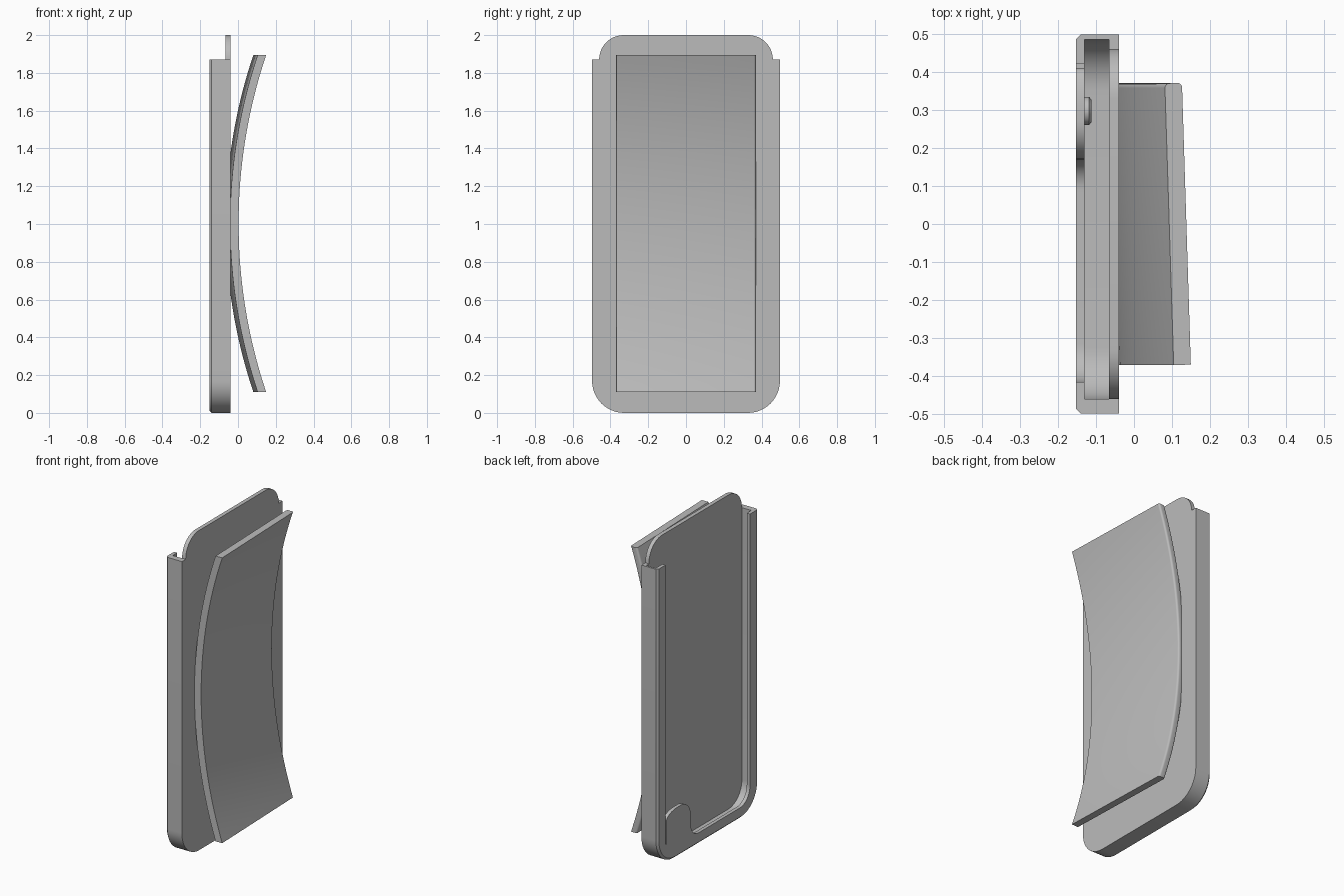
import bpy, bmesh, math

if "Cube" in bpy.data.objects:
    bpy.data.objects.remove(bpy.data.objects["Cube"])

gray = bpy.data.materials.new("plain gray")
gray.diffuse_color = (0.5, 0.5, 0.5, 1)
gray.use_nodes = True
gray.node_tree.nodes["Principled BSDF"].inputs["Base Color"].default_value = gray.diffuse_color


def loft(name, rings):
    """Skin a stack of equal-length closed rings and cap both ends."""
    bm = bmesh.new()
    loops = [[bm.verts.new(p) for p in ring] for ring in rings]
    n = len(loops[0])
    for a, b in zip(loops, loops[1:]):
        for i in range(n):
            j = (i + 1) % n
            bm.faces.new((a[i], a[j], b[j], b[i]))
    bm.faces.new(loops[0])
    bm.faces.new(loops[-1])
    bmesh.ops.recalc_face_normals(bm, faces=bm.faces)
    me = bpy.data.meshes.new(name)
    bm.to_mesh(me)
    bm.free()
    me.materials.append(gray)
    me.shade_smooth()
    me.set_sharp_from_angle(angle=math.radians(30))
    ob = bpy.data.objects.new(name, me)
    bpy.context.collection.objects.link(ob)
    return ob


def at_x(x, outline):
    return [(x, y, z) for y, z in outline]


def arc(cy, cz, r, a0, a1, n=12, rz=None):
    rz = r if rz is None else rz
    angles = [math.radians(a0 + (a1 - a0) * i / n) for i in range(n + 1)]
    return [(cy + r * math.cos(a), cz + rz * math.sin(a)) for a in angles]


W, TOP, R = 0.4975, 1.87, 0.17


def outer(inset=0.0):
    """U-shaped outside edge of the holder, from -y round to +y."""
    r, w = R - inset, W - inset
    return ([(-w, TOP)] + arc(-W + R, R, r, 180, 270)
            + arc(W - R, R, r, 270, 360) + [(w, TOP)])


# back plate with the rounded tab rising above the side walls
plate = outer() + arc(0.33, TOP, 0.13, 0, 90) + arc(-0.33, TOP, 0.13, 90, 180)
loft("back_plate", [at_x(-0.04, plate), at_x(-0.065, plate)])

# side and bottom wall
inner = ([(0.485, TOP)] + arc(0.35, R, 0.135, 360, 270)
         + arc(-0.325, R, 0.135, 270, 180) + [(-0.46, TOP)])
wall = outer() + inner
loft("wall", [at_x(-0.065, wall), at_x(-0.13, wall)])

# retaining lip with a narrow slit, a rounded tongue and a chamfered outside edge
lip_inner = ([(0.42, TOP), (0.42, 0.12), (0.41, 0.12)]
             + arc(0.30, 0.265, 0.11, 0, 90, 8, 0.045)
             + arc(0.27, 0.21, 0.10, 90, 180)
             + arc(0.09, 0.15, 0.08, 0, -90)
             + arc(-0.315, R, 0.10, 270, 180) + [(-0.415, TOP)])
full, chamfered = outer() + lip_inner, outer(0.012) + lip_inner
loft("lip", [at_x(-0.13, full), at_x(-0.14, full), at_x(-0.152, chamfered)])

# small catch on the inside of the tongue
catch = arc(0.297, 0.22, 0.037, 0, 360, 24)[:-1]
loft("tongue_catch", [at_x(-0.135, catch), at_x(-0.118, catch),
                      at_x(-0.112, [(0.297 + (y - 0.297) * 0.8, 0.22 + (z - 0.22) * 0.8)
                                    for y, z in catch])])

# bowed outer plate: slightly turned section swept along a shallow arc
T, H, r = 0.0225, 0.37, 0.012
section = ([(-T, -H), (T, -H)] + arc(T - r, H - r, r, 0, 90, 5)
           + arc(-T + r, H - r, r, 90, 180, 5))
turn = math.radians(1.8)
c, s = math.cos(turn), math.sin(turn)
rings = []
for i in range(41):
    z = 0.11 + 1.785 * i / 40
    bow = 2.8 - math.sqrt(2.8 ** 2 - (z - 1.0025) ** 2)
    rings.append([(-0.031 + bow + u * c - v * s, u * s + v * c, z) for u, v in section])
loft("bowed_plate", rings)
